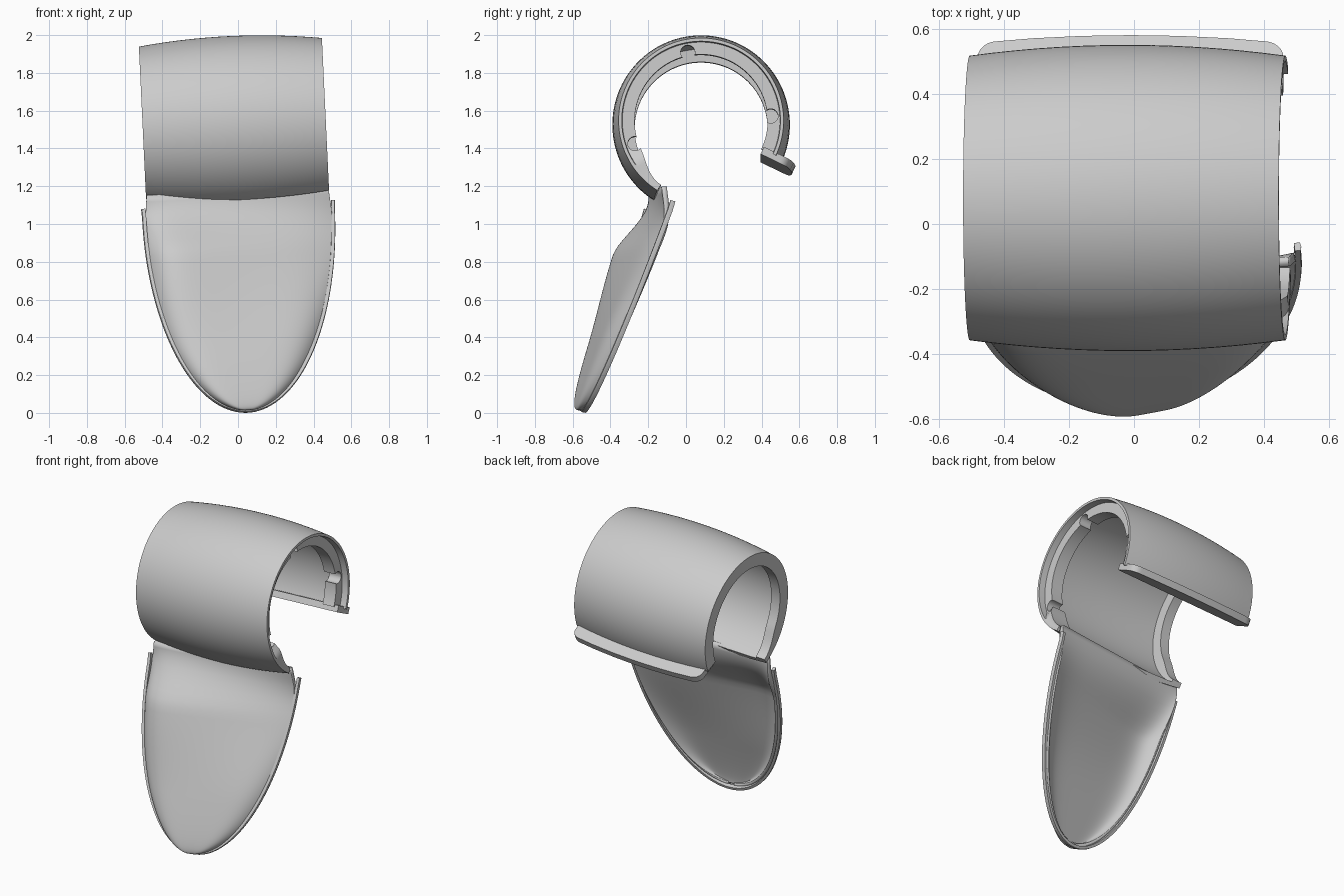
import bpy, bmesh, math
from mathutils import Matrix, Vector

if "Cube" in bpy.data.objects:
    bpy.data.objects.remove(bpy.data.objects["Cube"])

CY, CZ, L = 0.08, 1.526, 0.485          # ring centre and half length
TILT = Matrix.Translation((0.005, 0, 1)) @ Matrix.Rotation(-0.047, 4, 'Y') @ Matrix.Translation((0, 0, -1))


def smooth(a, b, v):
    t = min(1, max(0, (v - a) / (b - a)))
    return t * t * (3 - 2 * t)


def polar(x, r, deg):
    a = math.radians(deg)
    return (x, CY + r * math.cos(a), CZ + r * math.sin(a))


def make(name, verts, faces):
    me = bpy.data.meshes.new(name)
    me.from_pydata(verts, [], faces)
    bm = bmesh.new()
    bm.from_mesh(me)
    bmesh.ops.recalc_face_normals(bm, faces=bm.faces)
    bm.to_mesh(me)
    bm.free()
    ob = bpy.data.objects.new(name, me)
    bpy.context.collection.objects.link(ob)
    return ob


def activate(ob):
    bpy.ops.object.select_all(action='DESELECT')
    ob.select_set(True)
    bpy.context.view_layer.objects.active = ob


def finish(ob, angle=35):
    activate(ob)
    bpy.ops.object.shade_smooth_by_angle(angle=math.radians(angle))
    ob.matrix_world = TILT @ ob.matrix_world


def barrel(x):
    return 0.47 - 0.033 * (x / L) ** 2


# Open ring: barrel-shaped thin shell with an inner flange at each end
def section(deg):
    t = smooth(205, 238, deg)
    ri = 0.352 + 0.05 * t
    body = 0.428
    pts = [(x, barrel(x)) for x in [-L + 2 * L * i / 14 for i in range(15)]]
    shelf = L - 0.04 * (1 - smooth(200, 215, deg)) - 0.002
    pts += [(L, 0.42), (shelf, 0.417), (shelf, ri)]
    pts += [(0.36, ri), (0.355, body - 0.008)]
    pts += [(x, body) for x in (0.2, 0, -0.2)]
    pts += [(-L + 0.07, body - 0.008), (-L + 0.065, ri), (-L, ri)]
    return pts


STEPS = 96
verts, faces = [], []
for k in range(STEPS + 1):
    deg = -25 + 263 * k / STEPS
    sec = section(deg)
    n = len(sec)
    verts += [polar(x, r, deg) for x, r in sec]
    if k:
        a, b = (k - 1) * n, k * n
        faces += [(a + i, a + (i + 1) % n, b + (i + 1) % n, b + i) for i in range(n)]
faces += [tuple(range(n)), tuple(range(STEPS * n, STEPS * n + n))]
ring = make("ring", verts, faces)

# Rounded notches in the flange at the right end
for deg in (101, 4, 199):
    bpy.ops.mesh.primitive_cylinder_add(vertices=24, radius=0.038, depth=0.2,
                                        location=polar(0.44, 0.37, deg), rotation=(0, math.pi / 2, 0))
    cutter = bpy.context.object
    cutter.name = "notch_cutter"
    cutter.hide_render = True
    mod = ring.modifiers.new("notch", 'BOOLEAN')
    mod.operation, mod.solver, mod.object = 'DIFFERENCE', 'EXACT', cutter
    activate(ring)
    bpy.ops.object.modifier_apply(modifier=mod.name)
    bpy.data.objects.remove(cutter)
finish(ring)

# Lip plate along the free back edge, with rounded outer corners
outline = [(-0.47, 0.36), (0.47, 0.36)]
for i in range(7):
    a = math.pi / 2 * i / 6
    outline.append((0.41 + 0.06 * math.cos(a), 0.47 + 0.055 * math.sin(a)))
outline += [(x, 0.546 - 0.02 * (x / 0.41) ** 2) for x in (0.3, 0.15, 0, -0.15, -0.3)]
outline += [(-x, r) for x, r in reversed(outline[2:9])]
m = len(outline)
PA = -26
tang = Vector((0, -math.sin(math.radians(PA)), math.cos(math.radians(PA)))) * 0.021
verts = [Vector(polar(x, r, PA)) + tang * s for s in (-1, 1) for x, r in outline]
faces = [tuple(range(m)), tuple(range(m, 2 * m))]
faces += [(i, (i + 1) % m, m + (i + 1) % m, m + i) for i in range(m)]
finish(make("back_lip", verts, faces))


# Tongue-shaped flap: elliptical outline in a slanted, slightly turned plane, bulged forward
def rim_y(x, z):
    return -0.55 + 0.372 * z + 0.14 * x


def flap_point(z, w, s, sn):
    skew = 0.1 + 0.6 * smooth(0.35, 0.9, z)
    bulge = 0.082 * sn ** 0.4 * (1 - abs(s) ** 6) * (1 - skew * s)
    y = rim_y(w * s, z) - bulge
    f = smooth(0.85, 1.19, z)
    return (w * s, y * (1 - f) + (-0.165 + 0.035 * s) * f, z)


rows = []
for i in range(41):
    t = 0.05 + (math.pi / 2 - 0.05) * i / 40
    rows.append((0.012 + 1.04 * (1 - math.cos(t)), 0.494 * math.sin(t), math.sin(t)))
rows += [(1.08, 0.491, 1), (1.11, 0.488, 1), (1.14, 0.485, 1), (1.175, 0.48, 1)]
S = 48
verts = [flap_point(z, w, math.sin(math.pi * (j / S - 0.5)), sn) for z, w, sn in rows for j in range(S + 1)]
faces = [(i * (S + 1) + j, i * (S + 1) + j + 1, (i + 1) * (S + 1) + j + 1, (i + 1) * (S + 1) + j)
         for i in range(len(rows) - 1) for j in range(S)]
me = bpy.data.meshes.new("flap")
me.from_pydata(verts, [], faces)
flap = bpy.data.objects.new("flap", me)
bpy.context.collection.objects.link(flap)
sol = flap.modifiers.new("thickness", 'SOLIDIFY')
sol.thickness, sol.offset = 0.028, -1
finish(flap, 50)

# Raised rim bead round the flap edge
path = []
for i in range(81):
    t = math.pi * (i / 80 - 0.5)
    x, z = 0.5 * math.sin(t), 0.012 + 1.04 * (1 - math.cos(t))
    path.append((x, rim_y(x, z) + 0.004, z))
path = [(-0.503, rim_y(-0.503, 1.1), 1.1)] + path + [(0.503, rim_y(0.503, 1.1), 1.1)]
cross = [(-0.010, -0.012), (0.008, -0.012), (0.011, 0), (0.008, 0.014), (-0.010, 0.014)]
normal = Vector((-0.14, 1, -0.372)).normalized()
verts, faces = [], []
c = len(cross)
for i, p in enumerate(path):
    d = Vector(path[min(i + 1, len(path) - 1)]) - Vector(path[max(i - 1, 0)])
    out = d.cross(normal).normalized()
    if out.dot(Vector((p[0], 0, p[2] - 1.06))) < 0:
        out = -out
    verts += [Vector(p) + out * u + normal * v for u, v in cross]
    if i:
        a, b = (i - 1) * c, i * c
        faces += [(a + k, a + (k + 1) % c, b + (k + 1) % c, b + k) for k in range(c)]
faces += [tuple(range(c)), tuple(range((len(path) - 1) * c, len(path) * c))]
finish(make("flap_rim", verts, faces))
